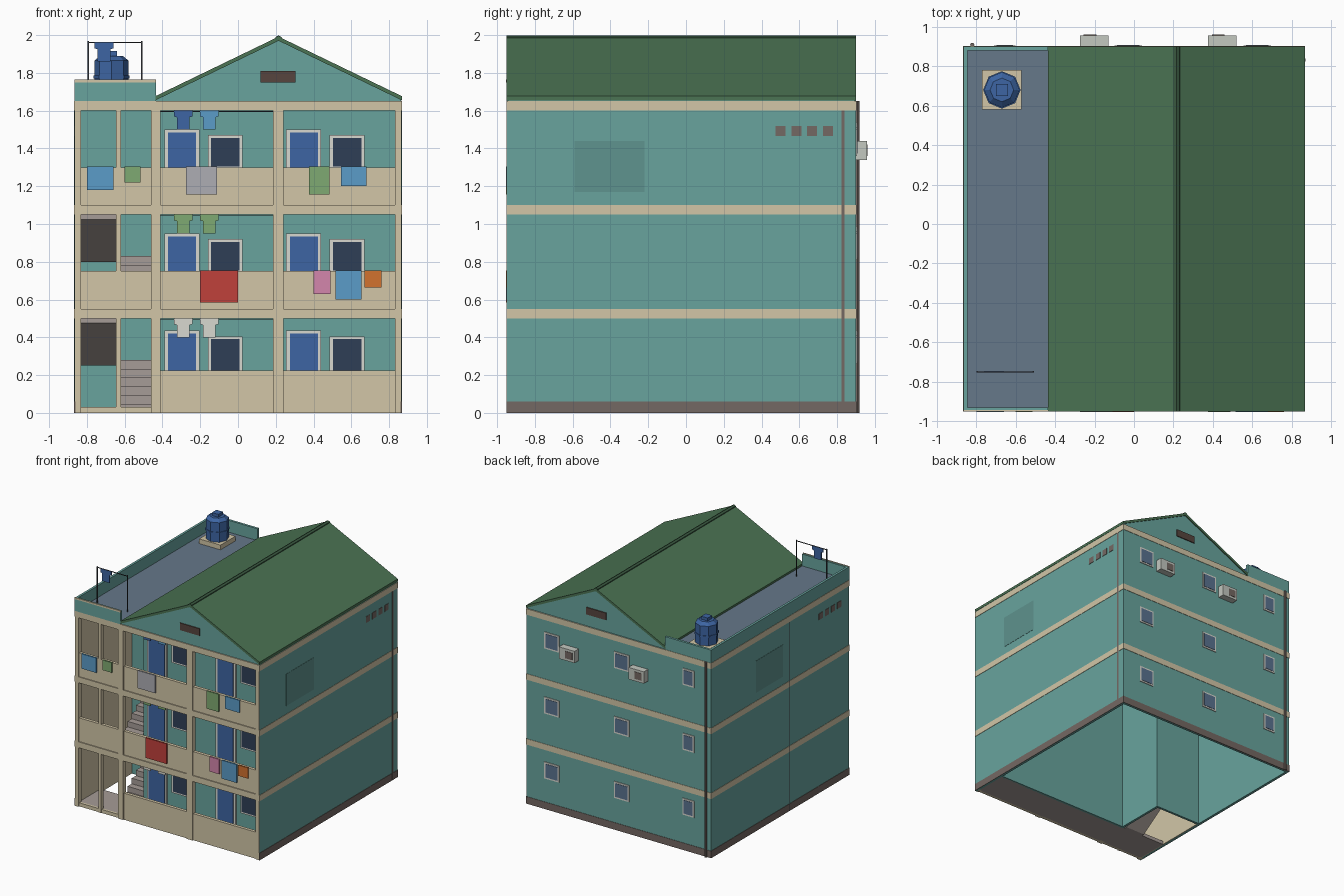
import bpy, bmesh, math

if "Cube" in bpy.data.objects:
    bpy.data.objects.remove(bpy.data.objects["Cube"])

def material(name, hexcol):
    m = bpy.data.materials.new(name)
    c = [int(hexcol[i:i + 2], 16) / 255 for i in (0, 2, 4)]
    m.diffuse_color = [((v + 0.055) / 1.055) ** 2.4 for v in c] + [1]
    m.use_nodes = True
    m.node_tree.nodes["Principled BSDF"].inputs["Base Color"].default_value = m.diffuse_color
    return m

COL = {n: material(n, h) for n, h in dict(
    teal="68A49E", patch="5E938E", beige="D2C6A7", green="4B7353", ridge="3A5A41",
    blue="3D65A3", sky="5B9CC8", glass="2F3F56", backglass="5A7390", white="D8D8D0",
    brown="746863", vent="57453E", dark="3A3D42", red="C0413B", pink="D486AC",
    orange="D2722F", leaf="7FAA72", grey="ADADB3", deck="66788A", stone="A69C97",
    ac="C4C8C0").items()}

def finish(name, bm, col):
    bmesh.ops.recalc_face_normals(bm, faces=bm.faces)
    me = bpy.data.meshes.new(name)
    bm.to_mesh(me)
    bm.free()
    me.materials.append(COL[col])
    ob = bpy.data.objects.new(name, me)
    bpy.context.collection.objects.link(ob)
    return ob

def boxes(name, col, *specs):
    """Each spec is x0, x1, y0, y1, z0, z1."""
    bm = bmesh.new()
    for x0, x1, y0, y1, z0, z1 in specs:
        for v in bmesh.ops.create_cube(bm, size=1)["verts"]:
            v.co = (x1 if v.co.x > 0 else x0, y1 if v.co.y > 0 else y0, z1 if v.co.z > 0 else z0)
    return finish(name, bm, col)

def prism(name, col, pts, a, b, axis="y"):
    """Extrude a 2D outline (with z second) along x or y."""
    bm = bmesh.new()
    rings = [[bm.verts.new((p, t, z) if axis == "y" else (t, p, z)) for p, z in pts] for t in (a, b)]
    bm.faces.new(rings[0])
    bm.faces.new(rings[1])
    n = len(pts)
    for i in range(n):
        j = (i + 1) % n
        bm.faces.new((rings[0][i], rings[0][j], rings[1][j], rings[1][i]))
    return finish(name, bm, col)

def cylinder(name, col, x, y, z0, z1, r, n=8, r2=None):
    bm = bmesh.new()
    bmesh.ops.create_cone(bm, cap_ends=True, segments=n, radius1=r, radius2=r2 or r, depth=z1 - z0)
    bmesh.ops.translate(bm, verts=bm.verts, vec=(x, y, (z0 + z1) / 2))
    return finish(name, bm, col)

FLOORS = (0, 0.55, 1.1)
F, B = -0.95, 0.9          # front and back planes
W = -0.65                  # wall behind the balconies

# outer shell, open underneath
boxes("outer_walls", "teal", (-.865, -.845, F + .002, B, 0, 1.65), (.845, .865, F + .002, B, 0, 1.65),
      (-.845, .845, B - .02, B, 0, 1.65))
boxes("balcony_back_wall", "teal", (-.41, .845, W, W + .02, 0, 1.62))
boxes("stairwell_walls", "teal", (-.43, -.41, W, -.2, 0, 1.62), (-.845, -.43, -.22, -.2, 0, 1.62))
boxes("stairwell_lining", "beige", (-.847, -.84, F + .01, -.22, 0, 1.6))

# string courses and plinth on sides and back
for nm, col, z0, z1 in [("plinth", "brown", 0, .06)] + [("floor_band", "beige", f + .5, f + .55) for f in FLOORS]:
    boxes(nm, col, (-.868, -.86, F, B + .003, z0, z1), (.86, .868, F, B + .003, z0, z1),
          (-.86, .86, B - .005, B + .003, z0, z1))

# front frame: columns, slabs, parapets
boxes("columns", "beige", *[(a, b, F, -.91, 0, 1.6) for a, b in
      ((-.864, -.83), (-.46, -.41), (.185, .24), (.83, .864))])
boxes("floor_slabs", "beige", *[(-.864, .864, F, W + .01, z, z + .05) for z in (.5, 1.05)])
boxes("top_slab", "beige", (-.864, .864, F, -.21, 1.6, 1.65))
boxes("ground_slab", "stone", (-.845, .845, F + .03, W + .01, 0, .03))
boxes("ground_sill", "beige", (-.84, .84, F + .01, F + .03, 0, .03))
boxes("stair_posts", "beige", *[(-.645, -.62, F + .005, -.915, z0, z1) for z0, z1 in ((0, .5), (.75, 1.05), (1.3, 1.6))])
BAYS = ((-.83, -.46), (-.41, .185), (.24, .83))
for i, f in enumerate(FLOORS):
    top = f + (.2 if i else .225)
    for a, b in (BAYS if i else BAYS[1:]):
        boxes("parapet", "beige", (a, b, F + .008, -.915, f, top))

# doors and windows behind the balconies
for i, f in enumerate(FLOORS):
    d = f + (.42 if i == 0 else .385)
    for x in (-.37, .275):
        boxes("door_frame", "white", (x - .02, x + .165, W - .012, W + .005, f + .03, d + .015))
        boxes("door", "blue", (x, x + .148, W - .018, W, f + .03, d))
        boxes("window_frame", "white", (x + .21, x + .395, W - .012, W + .005, f + .19, d - .015))
        boxes("window_glass", "glass", (x + .227, x + .378, W - .018, W, f + .205, d - .03))

# stairs: two flights and a landing per storey
def flight(name, x0, x1, y0, z0, y1, z1, n=6):
    dy, dz = (y1 - y0) / n, (z1 - z0) / n
    pts = [(y0, z0)]
    for k in range(n):
        pts += [(y0 + k * dy, z0 + (k + 1) * dz), (y0 + (k + 1) * dy, z0 + (k + 1) * dz)]
    pts += [(y1, z1 - dz - .03), (y0 + dy * .6, max(z0 - .03, 0))]
    prism(name, "stone", pts, x0, x1, "x")

for f in FLOORS[:2]:
    flight("stair_up_flight", -.62, -.44, W, f, -.31, f + .28)
    boxes("stair_landing", "stone", (-.84, -.43, -.31, -.215, f + .25, f + .28))
    flight("stair_return_flight", -.84, -.645, -.31, f + .28, W, f + .55)

# gable roof
gx, gz = .215, 1.97
prism("gable_block", "teal", [(-.435, 1.645), (.862, 1.645), (.862, 1.66), (gx, gz), (-.435, 1.66)], F + .008, B - .008)
prism("gable_roof", "green", [(-.437, 1.655), (gx, gz), (.867, 1.655), (.867, 1.677), (gx, gz + .022), (-.437, 1.677)], F, B)
prism("ridge_cap", "ridge", [(gx - .018, 1.98), (gx + .018, 1.98), (gx + .016, 1.99), (gx, 1.998), (gx - .016, 1.99)], F, B)
boxes("gable_vents", "vent", (.12, .305, F, F + .02, 1.75, 1.81), (.12, .305, B - .02, B, 1.75, 1.81))

# flat roof with parapet
boxes("roof_deck", "deck", (-.85, -.43, F + .01, B - .01, 1.64, 1.66))
boxes("roof_parapet", "teal", (-.865, -.845, F, B, 1.65, 1.76), (-.845, -.435, F, F + .02, 1.65, 1.76),
      (-.845, -.435, B - .02, B, 1.65, 1.76))
boxes("parapet_lip", "beige", (-.866, -.434, F - .002, F + .006, 1.75, 1.764))

# water tank
tx, ty = -.67, .68
boxes("tank_plinth", "beige", (tx - .1, tx + .1, ty - .1, ty + .1, 1.655, 1.7))
cylinder("tank", "blue", tx, ty, 1.7, 1.865, .09)
cylinder("tank_rim", "blue", tx, ty, 1.77, 1.785, .095)
cylinder("tank_shoulder", "blue", tx, ty, 1.865, 1.89, .09, 8, .06)
boxes("tank_lid", "blue", (tx - .03, tx + .03, ty - .03, ty + .03, 1.885, 1.915))

# laundry
def shirt(x, y, top, col):
    half = [(.05, 0), (.05, -.03), (.034, -.035), (.034, -.1)]
    pts = [(x + a, top + b) for a, b in half] + [(x - a, top + b) for a, b in reversed(half)]
    prism("shirt", col, pts, y - .004, y + .004)

for f, c1, c2 in zip(FLOORS, ("white", "leaf", "blue"), ("white", "leaf", "sky")):
    shirt(-.29, -.8, f + .5, c1)
    shirt(-.152, -.8, f + .5, c2)
    boxes("indoor_line", "dark", (-.41, .185, -.802, -.798, f + .494, f + .498))
shirt(-.71, -.75, 1.96, "blue")
boxes("roof_clothesline", "dark", (-.798, -.79, -.754, -.746, 1.655, 1.968), (-.514, -.506, -.754, -.746, 1.655, 1.968),
      (-.798, -.506, -.752, -.748, 1.958, 1.964))
for col, x0, x1, z0, z1 in (
        ("sky", -.8, -.66, 1.18, 1.305), ("leaf", -.6, -.515, 1.22, 1.305), ("grey", -.275, -.11, 1.155, 1.305),
        ("leaf", .375, .485, 1.155, 1.305), ("sky", .545, .68, 1.2, 1.305), ("red", -.2, 0, .585, .755),
        ("pink", .4, .49, .63, .755), ("sky", .515, .655, .6, .755), ("orange", .67, .76, .665, .755)):
    boxes("hanging_cloth", col, (x0, x1, F - .004, F + .01, z0, z1))

# side wall details
boxes("right_patch", "patch", (.86, .867, -.59, -.22, 1.17, 1.44))
boxes("left_patch", "patch", (-.867, -.86, -.06, .3, 1.17, 1.44))
for k in range(4):
    y = .475 + .083 * k
    boxes("right_vent", "brown", (.86, .868, y, y + .053, 1.465, 1.518))
    boxes("left_vent", "brown", (-.868, -.86, -.84 + .083 * k, -.787 + .083 * k, 1.465, 1.518))
boxes("right_pipe", "brown", (.86, .869, .823, .84, 0, 1.6))
boxes("left_joint", "dark", (-.868, -.86, -.155, -.148, 0, 1.6))
cylinder("back_drainpipe", "brown", -.82, .908, 0, 1.65, .011)

# back windows
for f in FLOORS:
    for x, z, w in ((.625, .33, .14), (-.03, .34, .14), (-.655, .37, .11)):
        z += f
        h = w / 2
        boxes("back_window_frame", "white", (x - h, x + h, B - .005, B + .006, z - .07, z + .07))
        boxes("back_window_glass", "backglass", (x - h + .013, x + h - .013, B, B + .009, z - .057, z + .057))

# air conditioners
for x in (-.275, .375):
    boxes("air_conditioner", "ac", (x, x + .145, B, .957, 1.34, 1.44))
    boxes("air_conditioner_grille", "brown", (x + .02, x + .085, .95, .96, 1.36, 1.42))
